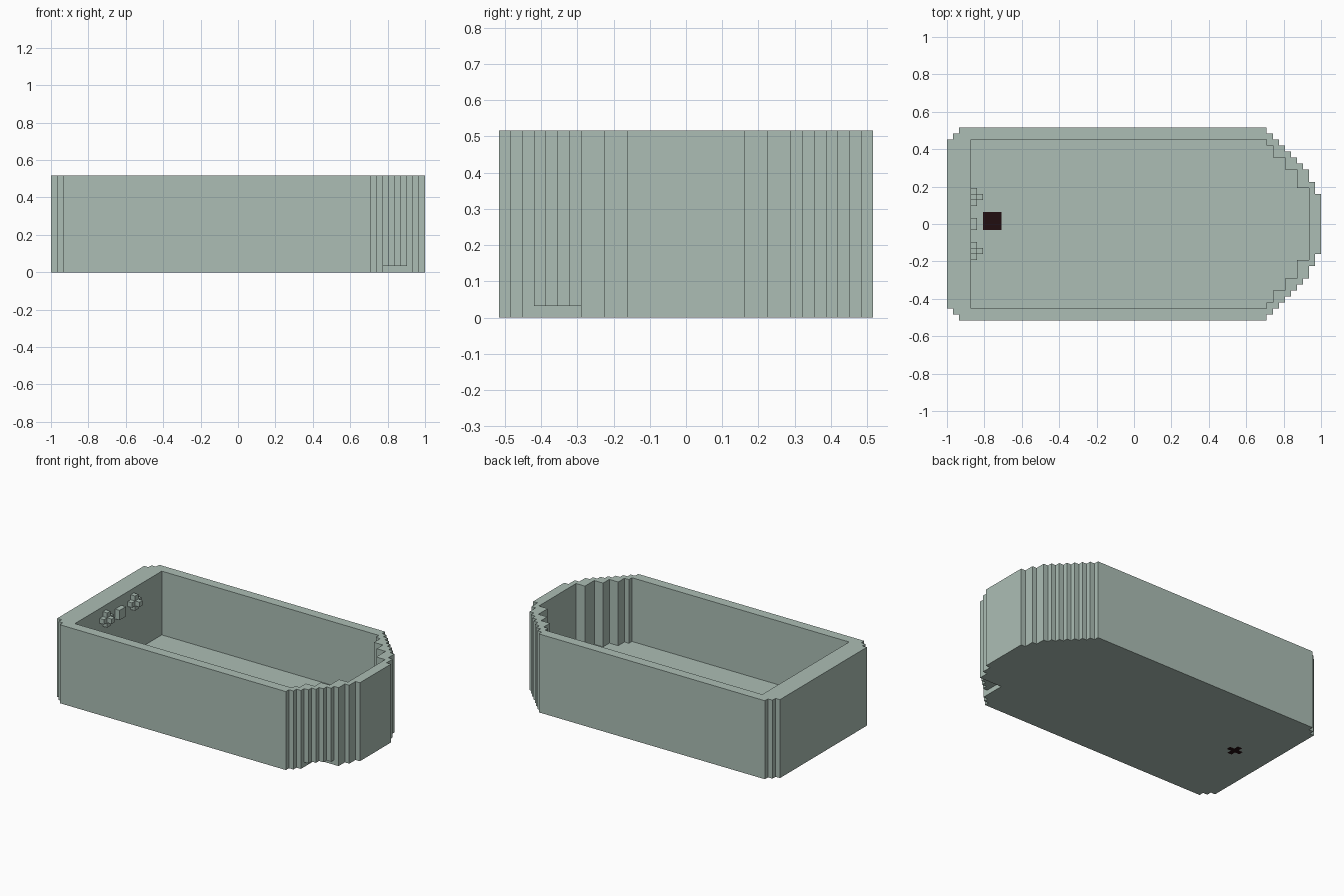
import bpy, bmesh

if "Cube" in bpy.data.objects:
    bpy.data.objects.remove(bpy.data.objects["Cube"])

U = 1 / 31  # block size: the tub is 62 x 32 x 16 blocks


def material(name, rgb):
    m = bpy.data.materials.new(name)
    m.diffuse_color = (*rgb, 1)
    m.use_nodes = True
    m.node_tree.nodes["Principled BSDF"].inputs["Base Color"].default_value = m.diffuse_color
    return m


ENAMEL = material("pale_green_enamel", (0.413, 0.515, 0.462))
DARK = material("dark_drain", (0.015, 0.004, 0.005))


def prism(name, outline, z0, z1, mat):
    """Extrude a plan outline (in blocks) between two heights."""
    bm = bmesh.new()
    face = bm.faces.new([bm.verts.new((x * U, y * U, z0 * U)) for x, y in outline])
    top = bmesh.ops.extrude_face_region(bm, geom=[face])
    verts = [v for v in top["geom"] if isinstance(v, bmesh.types.BMVert)]
    bmesh.ops.translate(bm, verts=verts, vec=(0, 0, (z1 - z0) * U))
    bmesh.ops.recalc_face_normals(bm, faces=bm.faces)
    me = bpy.data.meshes.new(name)
    bm.to_mesh(me)
    bm.free()
    me.materials.append(mat)
    ob = bpy.data.objects.new(name, me)
    bpy.context.collection.objects.link(ob)
    return ob


def box(name, x0, x1, y0, y1, z0, z1, mat=ENAMEL):
    return prism(name, [(x0, y0), (x1, y0), (x1, y1), (x0, y1)], z0, z1, mat)


def stepped(start, steps):
    """Mirrored staircase outline: each step is (end x, half width)."""
    half, x = [], start
    for end, w in steps:
        half += [(x, w), (end, w)]
        x = end
    return half + [(x, -y) for x, y in reversed(half)]


def cut(target, cutter):
    mod = target.modifiers.new("cut", "BOOLEAN")
    mod.operation = "DIFFERENCE"
    mod.solver = "EXACT"
    mod.object = cutter
    bpy.context.view_layer.objects.active = target
    bpy.ops.object.modifier_apply(modifier=mod.name)
    bpy.data.objects.remove(cutter)


# tub shell with stepped rounded end
outer = stepped(-31, [(-30, 14), (-29, 15), (22, 16), (23, 15), (24, 14), (25, 13),
                      (26, 12), (27, 11), (28, 10), (29, 9), (30, 7), (31, 5)])
inner = stepped(-27, [(22, 14), (23, 13), (25, 11), (27, 9), (29, 6)])
tub = prism("tub", outer, 0, 16, ENAMEL)
cut(tub, prism("basin_cutter", inner, 3, 18, ENAMEL))

# small notch under the front corner
cut(tub, box("notch_cutter", 24, 28, -13, -9, -1, 1))

# drain: square grate in the floor, plus-shaped outlet below
plus = [(-25, 0), (-24, 0), (-24, -1), (-23, -1), (-23, 0), (-22, 0),
        (-22, 1), (-23, 1), (-23, 2), (-24, 2), (-24, 1), (-25, 1)]
cut(tub, box("grate_cutter", -25, -22, -1, 2, 2, 4))
cut(tub, prism("outlet_cutter", plus, -1, 2.5, ENAMEL))
box("drain_grate", -25, -22, -1, 2, 2, 3, DARK)
prism("drain_outlet", plus, 0, 2, DARK)

# spout and the two cross-shaped tap handles on the end wall
box("spout", -27, -26, -1, 1, 12, 14)
for side, c in (("left", 4.5), ("right", -4.5)):
    box(side + "_tap_bar", -27, -26, c - 1.5, c + 1.5, 13, 14)
    box(side + "_tap_upper", -27, -26, c - 0.5, c + 0.5, 14, 15)
    box(side + "_tap_lower", -27, -26, c - 0.5, c + 0.5, 12, 13)
    box(side + "_tap_knob", -26, -25, c - 0.5, c + 0.5, 13, 14)
